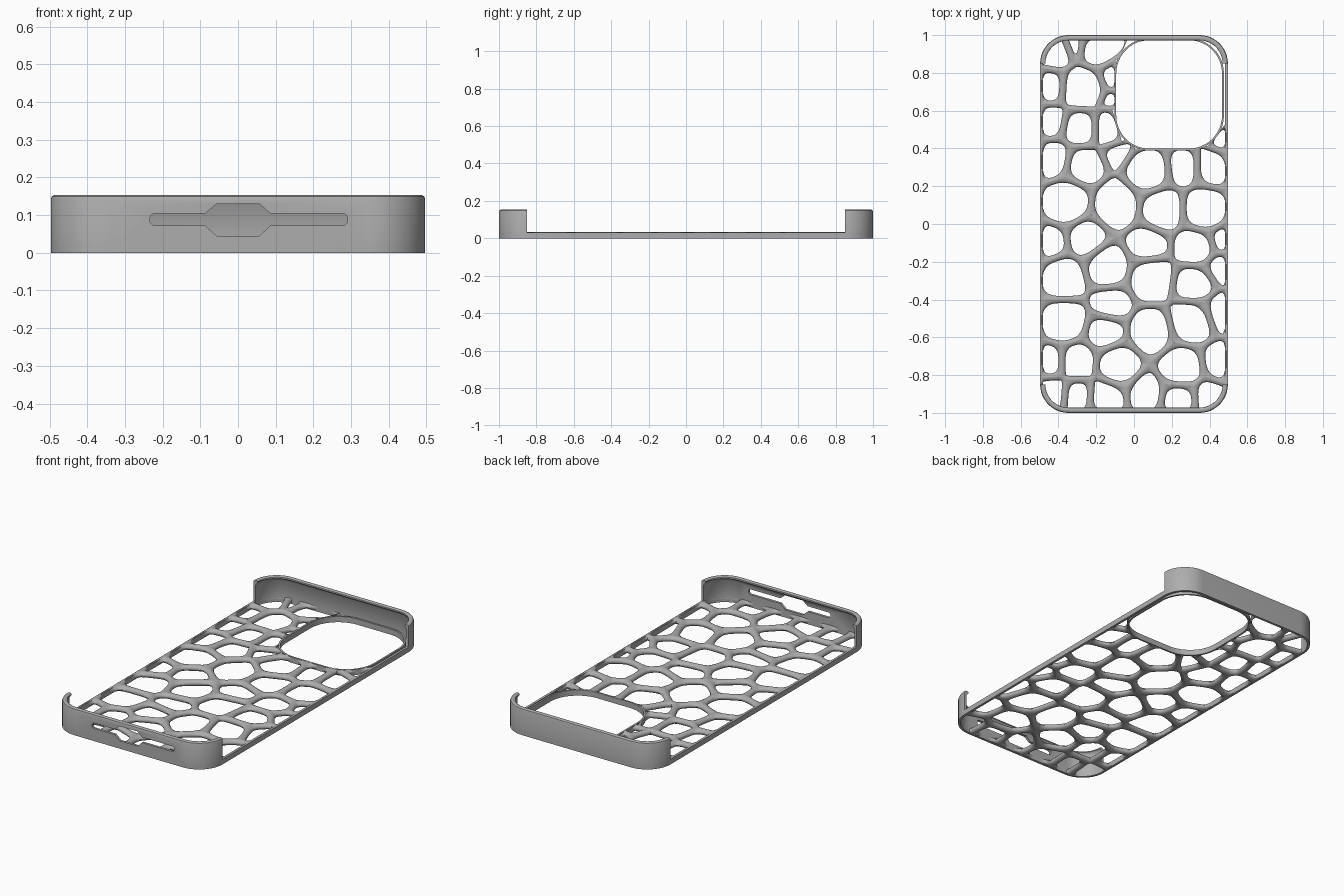
import bpy, math
from mathutils import Vector

if "Cube" in bpy.data.objects:
    bpy.data.objects.remove(bpy.data.objects["Cube"])

GREY = bpy.data.materials.new("matte_grey")
GREY.use_nodes = True
GREY.diffuse_color = (0.42, 0.42, 0.42, 1)
GREY.node_tree.nodes["Principled BSDF"].inputs["Base Color"].default_value = (0.42, 0.42, 0.42, 1)

HX, HY, CORNER = 0.497, 1.0, 0.15      # outer outline
BASE = 0.033                           # thickness of the back
STRUT = 0.019                          # half width of a web strut
CAM = Vector((0.186, 0.686))           # camera opening
CAM_X, CAM_Y, CAM_R = 0.284, 0.291, 0.18


def add_grid(rows, loop_rows=False, loop_cols=False, caps=False, out=None):
    """Skin rows of points with quads, appending to (verts, faces)."""
    verts, faces = out or ([], [])
    start, n, m = len(verts), len(rows), len(rows[0])
    verts.extend(p for row in rows for p in row)
    at = lambda i, j: start + (i % n) * m + j % m
    for i in range(n if loop_rows else n - 1):
        for j in range(m if loop_cols else m - 1):
            faces.append((at(i, j), at(i + 1, j), at(i + 1, j + 1), at(i, j + 1)))
    if caps:
        faces.append([at(0, j) for j in range(m)])
        faces.append([at(n - 1, j) for j in reversed(range(m))])
    return verts, faces


def make_object(name, data):
    mesh = bpy.data.meshes.new(name)
    mesh.from_pydata(data[0], [], data[1])
    mesh.materials.append(GREY)
    obj = bpy.data.objects.new(name, mesh)
    bpy.context.collection.objects.link(obj)
    return obj


def smooth(obj):
    bpy.ops.object.select_all(action='DESELECT')
    obj.select_set(True)
    bpy.context.view_layer.objects.active = obj
    bpy.ops.object.shade_smooth_by_angle(angle=math.radians(35))


def outline(hx, hy, r, centre=(0, 0), quarters=(0, 1, 2, 3), steps=12):
    """Counter-clockwise rounded rectangle, or only some of its corners."""
    pts = []
    for q in quarters:
        sx, sy = (1, -1, -1, 1)[q], (1, 1, -1, -1)[q]
        for k in range(steps + 1):
            a = math.pi / 2 * (q + k / steps)
            pts.append(Vector((centre[0] + sx * (hx - r) + r * math.cos(a),
                               centre[1] + sy * (hy - r) + r * math.sin(a))))
    return pts


def sweep(profile, hx, hy, r, **kw):
    """Rows of a profile (inset, height) carried along a rounded outline."""
    rings = [[(p.x, p.y, z) for p in outline(hx - d, hy - d, r - d, **kw)] for d, z in profile]
    return list(zip(*rings))


# Half-plane helpers: a plane (n, c, inset) keeps points with n.p <= c
def edge_planes(poly, inset=0.0):
    planes = []
    for a, b in zip(poly, poly[1:] + poly[:1]):
        e = b - a
        if e.length > 1e-6:
            n = Vector((e.y, -e.x)).normalized()
            planes.append((n, n.dot(a), inset))
    return planes


def clip(planes, scale=0.0):
    poly = [Vector(p) for p in ((-2, -2), (2, -2), (2, 2), (-2, 2))]
    for n, c, inset in planes:
        c -= inset * scale
        new = []
        for a, b in zip(poly, poly[1:] + poly[:1]):
            da, db = n.dot(a) - c, n.dot(b) - c
            if da <= 0:
                new.append(a)
            if da * db < 0:
                new.append(a.lerp(b, da / (da - db)))
        poly = new
        if len(poly) < 3:
            return []
    return poly


def round_off(poly, times=3):
    for _ in range(times):
        poly = [a.lerp(b, t) for a, b in zip(poly, poly[1:] + poly[:1]) for t in (0.22, 0.78)]
    return poly


def reach(origin, d, planes):
    return min((c - n.dot(origin)) / n.dot(d) for n, c, _ in planes if n.dot(d) > 1e-7)


# Cell centres of the web in hundredths, grouped by cell size
CELLS = {
    4: [(-31, 94), (-12, 66), (-9, 39), (46, 44), (46, -8), (45, -23)],
    7: [(-41, 90), (-44, 73), (-11, 78), (-44, 54), (-44, -10), (45, -47), (-44, -73),
        (44, -73), (-43, -89), (-30, -90), (38, -91)],
    9: [(-19, 92), (-28, 51), (-13, 51), (-43, 34), (-27, 31), (26, 30), (41, 30), (7, -11),
        (32, -12), (-25, -8), (31, -32), (-12, -42), (-15, -57), (-30, -73), (-14, -91),
        (6, -89), (24, -92)],
    11: [(-27, 72), (8, 28), (-36, 12), (-9, 10), (15, 8), (37, 8), (-14, -23), (-37, -29),
         (9, -29), (-37, -51), (9, -57), (30, -52), (-8, -75), (25, -76)],
}
seeds = [(Vector(p) / 100, r / 100) for r, pts in CELLS.items() for p in pts]
border = edge_planes(outline(HX - 0.006, HY - 0.006, CORNER - 0.006, steps=5), 0.007)

# Web: each cell is a rounded hole with a half-round rim reaching its border
web = ([], [])
for p, r in seeds:
    planes = list(border)
    for q, s in seeds:
        if q != p:
            gap = (q - p).length
            c = (q.length_squared - p.length_squared + r * r - s * s) / (2 * gap)
            planes.append(((q - p) / gap, c, STRUT))
    rel = p - CAM
    kx, ky = CAM_X - CAM_R, CAM_Y - CAM_R
    core = Vector((max(-kx, min(kx, rel.x)), max(-ky, min(ky, rel.y))))
    n = (core - rel).normalized()
    planes.append((n, n.dot(CAM + core) - CAM_R, 0.005))
    outer = clip(planes)
    if not outer:
        continue
    for scale in (1, 0.6, 0.3, 0.1):
        inner = clip(planes, scale)
        if inner:
            break
    else:
        continue
    hole = round_off(inner)
    mid = sum(hole, Vector((0, 0))) / len(hole)
    hole_planes = edge_planes(hole)
    angles = {round(math.tau * k / 44 - math.pi, 3) for k in range(44)}
    angles |= {round(math.atan2(v.y - mid.y, v.x - mid.x), 3) for v in outer}
    rows = []
    for a in sorted(angles):
        d = Vector((math.cos(a), math.sin(a)))
        far, near = reach(mid, d, planes), reach(mid, d, hole_planes)
        row = []
        for k in range(9):
            t = math.pi * k / 8
            at = mid + d * (far + (near - far) * math.sin(t))
            row.append((at.x, at.y, BASE / 2 * (1 + math.cos(t))))
        rows.append(row)
    add_grid(rows, loop_rows=True, out=web)
smooth(make_object("back_web", web))

# Thin rims round the back and the camera opening
rim = [(0, 0), (0, 0.03), (0.014, 0.03), (0.014, 0)]
smooth(make_object("side_rim", add_grid(sweep(rim, HX, HY, CORNER), True, True)))
ring = [(-0.006, 0), (-0.006, BASE), (0.004, BASE), (0.004, 0)]
smooth(make_object("camera_rim", add_grid(
    sweep(ring, CAM_X, CAM_Y, CAM_R, centre=CAM), True, True)))

# End walls with a lip curled over the top
wall = [(0, 0), (0, 0.142), (0.003, 0.15), (0.01, 0.154), (0.02, 0.154), (0.027, 0.15),
        (0.028, 0.143), (0.022, 0.137), (0.015, 0.127), (0.014, 0.03), (0.014, 0)]
ends = {}
for name, quarters in (("front_wall", (2, 3)), ("back_wall", (0, 1))):
    ends[name] = make_object(name, add_grid(
        sweep(wall, HX, HY, CORNER, quarters=quarters), loop_cols=True, caps=True))

# Port slot cut through the front wall
slot = [(-0.225, 0.073), (-0.088, 0.073), (-0.057, 0.045), (0.057, 0.045), (0.086, 0.073),
        (0.283, 0.073), (0.291, 0.081), (0.291, 0.096), (0.283, 0.104), (0.086, 0.104),
        (0.057, 0.13), (-0.057, 0.13), (-0.088, 0.104), (-0.225, 0.104), (-0.233, 0.096),
        (-0.233, 0.081)]
cutter = make_object("slot_cutter", add_grid(
    [[(x, y, z) for x, z in slot] for y in (-1.05, -0.94)], loop_cols=True, caps=True))
cutter.hide_render = True
front = ends["front_wall"]
cut = front.modifiers.new("slot", 'BOOLEAN')
cut.operation, cut.solver, cut.object = 'DIFFERENCE', 'EXACT', cutter
bpy.context.view_layer.update()
done = bpy.data.meshes.new_from_object(front.evaluated_get(bpy.context.evaluated_depsgraph_get()))
front.modifiers.clear()
front.data = done
bpy.data.objects.remove(cutter)
for obj in ends.values():
    smooth(obj)
